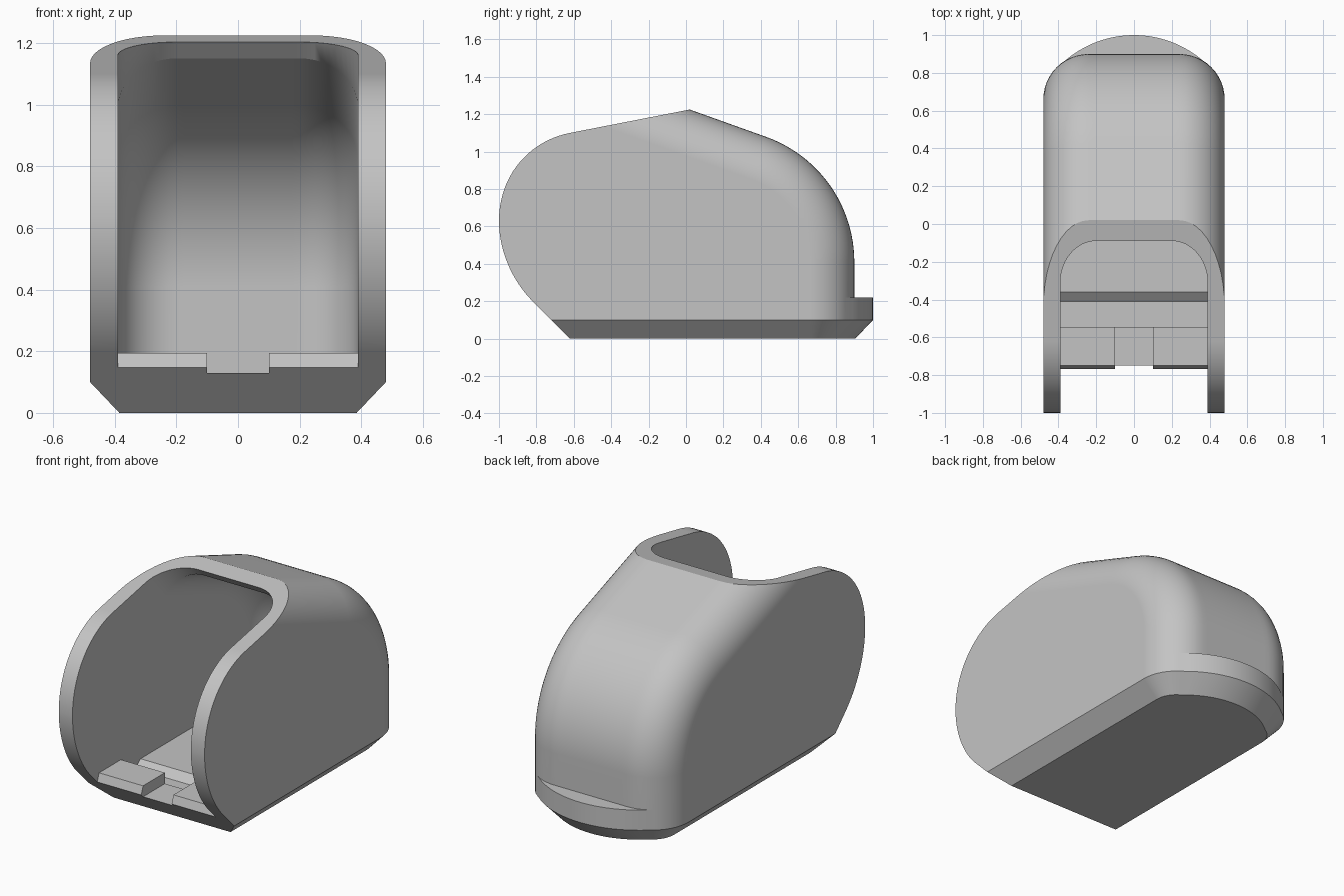
import bpy, bmesh, math
from mathutils import Vector

if "Cube" in bpy.data.objects:
    bpy.data.objects.remove(bpy.data.objects["Cube"])

grey = bpy.data.materials.new("light_grey")
grey.diffuse_color = (0.55, 0.55, 0.55, 1)
grey.use_nodes = True
grey.node_tree.nodes["Principled BSDF"].inputs["Base Color"].default_value = grey.diffuse_color


def loft(name, rings):
    """Solid through a row of matching closed rings, capped at both ends."""
    bm = bmesh.new()
    rows = [[bm.verts.new(p) for p in ring] for ring in rings]
    for a, b in zip(rows, rows[1:]):
        for i in range(len(a)):
            j = (i + 1) % len(a)
            bm.faces.new((a[i], a[j], b[j], b[i]))
    bm.faces.new(rows[0])
    bm.faces.new(rows[-1][::-1])
    bmesh.ops.recalc_face_normals(bm, faces=bm.faces)
    me = bpy.data.meshes.new(name)
    bm.to_mesh(me)
    bm.free()
    ob = bpy.data.objects.new(name, me)
    bpy.context.collection.objects.link(ob)
    me.materials.append(grey)
    return ob


def extrude_x(name, profile, half):
    return loft(name, [[(x, y, z) for y, z in profile] for x in (-half, half)])


def boolean(ob, tool, operation):
    bpy.context.view_layer.objects.active = ob
    mod = ob.modifiers.new(operation.lower(), 'BOOLEAN')
    mod.operation, mod.solver, mod.object = operation, 'EXACT', tool
    bpy.ops.object.modifier_apply(modifier=mod.name)
    bpy.data.objects.remove(tool, do_unlink=True)


def columns(half, r, n=12):
    """Positions across the width and their depth below the rounded crown."""
    arc = [(half - r + r * math.sin(t), r - r * math.cos(t))
           for t in (math.pi / 2 * i / n for i in range(1, n + 1))]
    flat = [((half - r) * i / 8, 0) for i in range(-8, 9)]
    return [(-x, d) for x, d in reversed(arc)] + flat + arc


# Side curve of the hood: vertical back, large arc, sloping roof
CY, CZ, R = 0.19, 0.41, 0.71
TOP = math.radians(70.3)
n1 = (math.cos(TOP), math.sin(TOP))
c1 = n1[0] * CY + n1[1] * CZ + R


def back_arc(off, bottom):
    pts = [(CY + R - off, bottom)]
    for i in range(25):
        a = TOP * i / 24
        pts.append((CY + (R - off) * math.cos(a), CZ + (R - off) * math.sin(a)))
    return pts


def roof_z(y, off):
    return (c1 - off - n1[0] * y) / n1[1]


# Outer hood with rounded long edges
rings = []
for x, d in columns(0.48, 0.24):
    rail = back_arc(d, 0.22) + [(-1.3, roof_z(-1.3, d)), (-1.3, 0.22)]
    rings.append([(x, y, z) for y, z in rail])
shell = loft("hood_shell", rings)


# Base with bowed back lip and chamfered bottom
def outline(e):
    pts = []
    for x, d in columns(0.48, 0.24):
        side = math.copysign(1, x)
        k = (0.24 - e) / 0.24
        px = x if abs(x) <= 0.24 else side * (0.24 + (abs(x) - 0.24) * k)
        py = 0.66 + (0.24 - d) * k
        if abs(x) < 0.4:
            py = max(py, 0.44 + math.sqrt((0.56 - e) ** 2 - px * px))
        pts.append((px, py))
    return pts + [(0.48 - e, -1.3), (-0.48 + e, -1.3)]


base = loft("base", [[(x, y, z) for x, y in outline(e)]
                     for z, e in ((0, 0.095), (0.1, 0), (0.22, 0))])
boolean(shell, base, 'UNION')


# Rounded front edge of the side walls
def bezier(a, b, c, d, n=20):
    a, b, c, d = map(Vector, (a, b, c, d))
    return [tuple(a * (1 - t) ** 3 + b * 3 * t * (1 - t) ** 2 + c * 3 * t * t * (1 - t) + d * t ** 3)
            for t in (i / n for i in range(n + 1))]


front = [(-0.62, -0.1), (-0.62, 0)]
front += bezier((-0.82, 0.2), (-0.93, 0.31), (-1, 0.47), (-1, 0.63))
front += bezier((-1, 0.63), (-1, 0.88), (-0.83, 1.06), (-0.62, 1.1))[1:]
front += [(0.02, 1.225), (1.5, 1.514), (1.5, -0.1)]
boolean(shell, extrude_x("front_trim", front, 0.8), 'INTERSECT')

# Hollow inside, with flared rim, floor groove and front sill
flare = math.radians(43.6)
n2 = (math.cos(flare), math.sin(flare))
c2 = n2[0] * -0.09 + n2[1] * 1.204
floor = [(-1.6, 0.147), (-0.767, 0.147), (-0.75, 0.195), (-0.545, 0.195),
         (-0.545, 0.09), (-0.41, 0.09), (-0.36, 0.13)]
rings = []
for x, d in columns(0.39, 0.19):
    off = 0.09 + d
    a, b = c1 - off, c2 - d
    det = n1[0] * n2[1] - n1[1] * n2[0]
    ky, kz = (a * n2[1] - b * n1[1]) / det, (n1[0] * b - n2[0] * a) / det
    rail = back_arc(off, 0.13) + [(ky, kz), (ky - 0.6 * n2[1], kz + 0.6 * n2[0]), (-1.6, 1.9)]
    rings.append([(x, y, z) for y, z in rail + floor])
boolean(shell, loft("cavity", rings), 'DIFFERENCE')

# Notch in the middle of the sill
notch = [(-1.2, 0.13), (-0.5, 0.13), (-0.5, 0.4), (-1.2, 0.4)]
boolean(shell, extrude_x("notch", notch, 0.1), 'DIFFERENCE')

# Smooth curves, crisp edges
bpy.ops.object.select_all(action='DESELECT')
shell.select_set(True)
bpy.context.view_layer.objects.active = shell
bpy.ops.object.shade_smooth_by_angle(angle=math.radians(25))
weighted = shell.modifiers.new("weighted_normals", 'WEIGHTED_NORMAL')
weighted.keep_sharp = True
